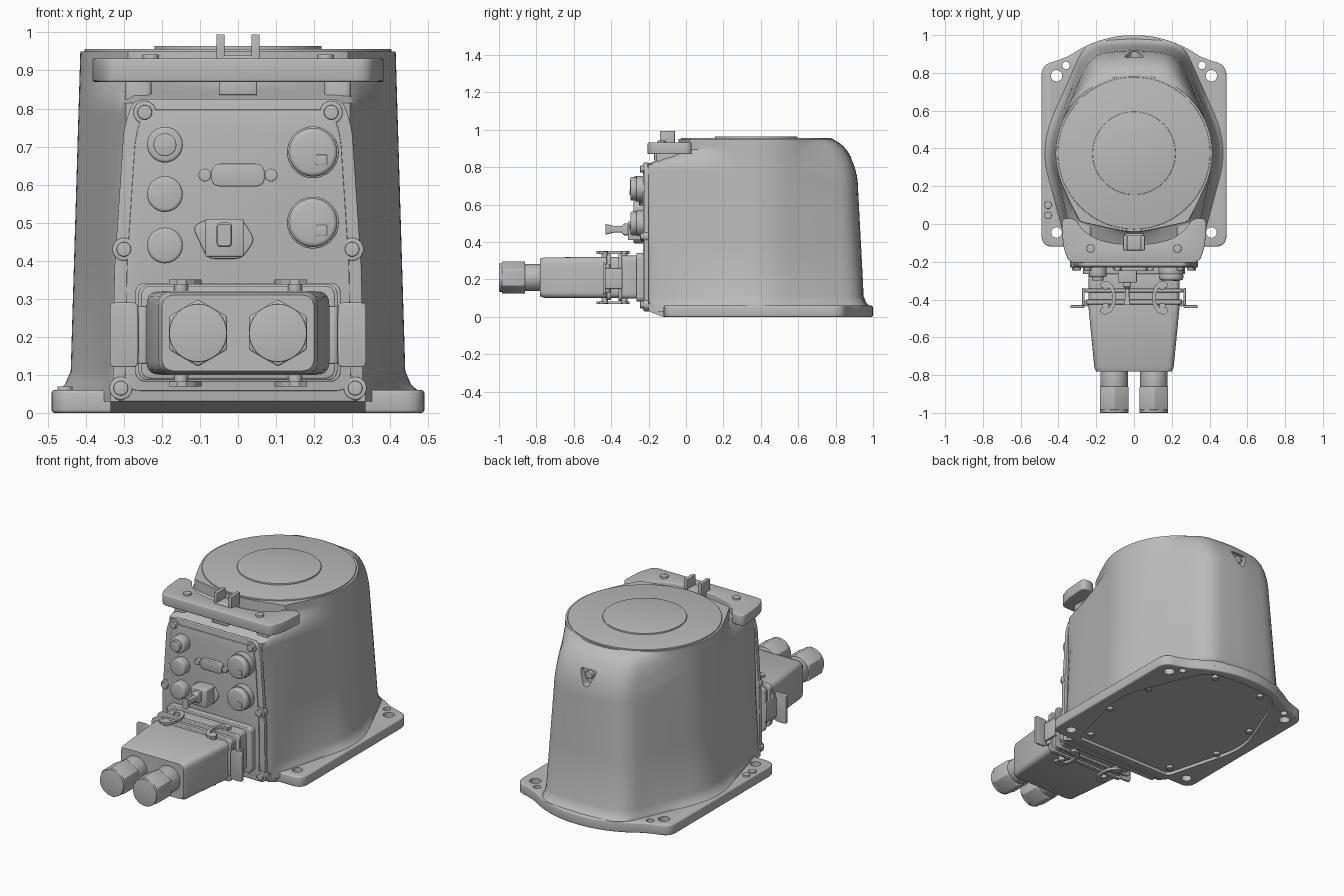
import bpy, bmesh
from math import sin, cos, pi, sqrt
from mathutils import Vector

if "Cube" in bpy.data.objects:
    bpy.data.objects.remove(bpy.data.objects["Cube"])

shade = (.5, .5, .5, 1)
grey = bpy.data.materials.new("machine_grey")
grey.use_nodes = True
grey.diffuse_color = shade
grey.node_tree.nodes["Principled BSDF"].inputs["Base Color"].default_value = shade
parts = []
SIDES = (-1, 1)
CENTRE = .375  # y of the round column


def loft(name, rings, bevel=0):
    """Closed solid through rings of 3D points with equal counts."""
    bm = bmesh.new()
    rows = [[bm.verts.new(point) for point in ring] for ring in rings]
    count = len(rows[0])
    for lower, upper in zip(rows, rows[1:]):
        for i in range(count):
            j = (i + 1) % count
            bm.faces.new((lower[i], lower[j], upper[j], upper[i]))
    bm.faces.new(rows[0])
    bm.faces.new(rows[-1])
    bmesh.ops.recalc_face_normals(bm, faces=bm.faces)
    if bevel:
        edges = [edge for edge in bm.edges if edge.calc_face_angle(0) > .6]
        bmesh.ops.bevel(bm, geom=edges, offset=bevel, segments=3, profile=.5,
                        affect='EDGES', clamp_overlap=True)
    mesh = bpy.data.meshes.new(name)
    bm.to_mesh(mesh)
    bm.free()
    mesh.materials.append(grey)
    ob = bpy.data.objects.new(name, mesh)
    bpy.context.collection.objects.link(ob)
    parts.append(ob)
    return ob


def place(u, v, w, axis):
    return {'x': (w, u, v), 'y': (u, w, v), 'z': (u, v, w)}[axis]


def prism(name, outline, low, high, axis='y', bevel=.004):
    return loft(name, [[place(u, v, w, axis) for u, v in outline] for w in (low, high)], bevel)


def circle(u, v, radius, count=32, turn=0):
    angles = [turn + 2 * pi * i / count for i in range(count)]
    return [(u + radius * cos(a), v + radius * sin(a)) for a in angles]


def cyl(name, u, v, radius, low, high, axis='y', bevel=.003, count=32):
    return prism(name, circle(u, v, radius, count), low, high, axis, bevel)


def rounded(outline, radius):
    """Round the corners of an outline."""
    result = []
    for i, corner in enumerate(outline):
        corner = Vector(corner)
        before, after = Vector(outline[i - 1]), Vector(outline[(i + 1) % len(outline)])
        start, end = [corner + (other - corner).normalized() * min(radius, (other - corner).length * .45)
                      for other in (before, after)]
        for k in range(6):
            t = k / 5
            result.append(tuple(start * (1 - t) ** 2 + corner * 2 * t * (1 - t) + end * t * t))
    return result


def rect(u, v, half_u, half_v, radius=.02):
    """Rounded rectangle about a centre."""
    corners = [(-1, -1), (1, -1), (1, 1), (-1, 1)]
    return rounded([(u + a * half_u, v + b * half_v) for a, b in corners], radius)


def mirrored(half):
    """Complete an outline with its reflection in x."""
    return half + [(-x, v) for x, v in reversed(half)]


def box(name, x, half_x, y0, y1, z0, z1, bevel=.005):
    ends = (x - half_x, x + half_x)
    return prism(name, [(ends[0], y0), (ends[1], y0), (ends[1], y1), (ends[0], y1)], z0, z1, 'z', bevel)


def cut(target, cutter):
    """Subtract the cutter and remove it."""
    cutter.hide_render = True
    mod = target.modifiers.new("cut", 'BOOLEAN')
    mod.operation, mod.object, mod.solver = 'DIFFERENCE', cutter, 'EXACT'
    bpy.context.view_layer.objects.active = target
    bpy.ops.object.modifier_apply(modifier=mod.name)
    parts.remove(cutter)
    bpy.data.objects.remove(cutter)


def section(z, radius, back, lobe, front_half, front, count=120):
    """Convex outline around the column, the back lobe and the front corners."""
    discs = [(0, CENTRE, radius), (0, back - .2, .2)]
    for s in SIDES:
        discs += [(s * lobe, back - .15, .14), (s * front_half, front, .02)]
    dirs = [2 * pi * i / count for i in range(count)]
    support = [max(x * cos(a) + (y - CENTRE) * sin(a) + r for x, y, r in discs) for a in dirs]
    ring = []
    for t in dirs:
        reach = min(h / cos(t - a) for h, a in zip(support, dirs) if cos(t - a) > .05)
        ring.append((reach * cos(t), CENTRE + reach * sin(t), z))
    return ring


def housing_section(z, back, flare=0):
    """Walls taper with height; the front corners recede above the panel."""
    front = min(.03, -.19 + max(0, z - .82) * 3)
    return section(z, .443 - .03 * z + flare, back + flare, .165 - .05 * z, .31 - .04 * z, front)


# Main housing: flared foot, tapered wall, rounded back shoulder
foot = [housing_section(z, .95, flare) for z, flare in ((.03, .03), (.06, .03), (.075, .014), (.11, 0))]
shoulder = []
for k in range(13):
    t = k / 12 * pi / 2
    shoulder.append(housing_section(.68 + .27 * sin(t), .76 + .16 * cos(t)))
body = loft("housing", foot + [housing_section(.4, .935)] + shoulder)
pocket = mirrored([(.015, .76), (.055, .85)])
cut(body, prism("hook_pocket_cutter", rounded(pocket, .02), .865, 1.1, bevel=0))
cyl("hook_screw", 0, .815, .022, .85, .885)
cyl("top_ring", 0, CENTRE, .403, .94, .957, 'z', count=96)
cyl("top_disc", 0, CENTRE, .22, .95, .965, 'z', count=64)

# Base flange with bowed back, mounting holes and recessed underside
bow = [(.34 - i * .034, .41 + sqrt(.59 ** 2 - (.34 - i * .034) ** 2)) for i in range(10)]
flange = mirrored([(.49, -.12), (.49, .84), (.39, .87)] + bow)
base = prism("base_flange", rounded(flange, .06), 0, .06, 'z', .008)
cut(base, loft("recess_cutter", [section(z, .425, .94, .14, .3, -.07) for z in (-.1, .018)]))
for s in SIDES:
    for x, y, radius in ((.41, .785, .03), (.36, .84, .02), (.41, -.045, .028)):
        cut(base, cyl("hole_cutter", s * x, y, radius, -.1, .1, 'z', 0))
    for x, y in ((.28, -.03), (.38, .25), (.36, .55), (.16, .88)):
        cyl("cover_screw", s * x, y, .018, .002, .03, 'z', count=16)
for y in (.045, .1):
    cyl("ground_screw", -.455, y, .02, .05, .07, 'z', count=16)
# Slanted underside joining the flange to the front box
skirt = [(-.2, .03), (-.125, 0), (-.1, 0), (-.1, .07), (-.2, .07)]
prism("front_skirt", skirt, -.335, .335, 'x', 0)

# Front control panel with corner and side bolts
panel = mirrored([(.33, .03), (.325, .38), (.3, .75), (.275, .825)])
field = [(x * .9, .03 + z * .93) for x, z in panel]
prism("control_panel", rounded(panel, .03), -.225, -.2)
prism("panel_field", rounded(field, .04), -.23, -.22, bevel=.002)
for s in SIDES:
    for x, z in ((.245, .79), (.3, .43), (.308, .065)):
        cyl("bolt_boss", s * x, z, .03, -.23, -.2)
        cyl("panel_bolt", s * x, z, .019, -.245, -.22, count=24)

# Round sockets on the left of the panel, domed connectors on the right
for z in (.705, .575, .44):
    cyl("round_socket", -.192, z, .047, -.28, -.22, bevel=.008)
cyl("socket_cap", -.192, .705, .03, -.3, -.27)
for z in (.685, .5):
    cyl("connector_collar", .197, z, .068, -.265, -.22, count=48)
    cyl("connector_dome", .197, z, .064, -.298, -.26, bevel=.012, count=48)
    prism("dome_key", rect(.22, z - .02, .014, .014, .004), -.302, -.28, bevel=.002)

# Data port and switch
prism("data_port", rect(0, .625, .07, .03, .025), -.25, -.22)
for s in SIDES:
    cyl("port_screw", s * .087, .625, .017, -.25, -.22, count=16)
ears = [(-.12, .49), (-.08, .51), (.01, .51), (.045, .455), (.01, .405), (-.08, .405)]
prism("switch_plate", rounded(ears, .02), -.24, -.22)
box("switch_block", -.035, .05, -.31, -.23, .41, .51)
loft("switch_lever", [[place(u, v, y, 'y') for u, v in rect(-.036, .468, half, half * 1.6, .01)]
                      for y, half in ((-.3, .02), (-.33, .02), (-.345, .011), (-.385, .011), (-.43, .018))])

# Large plug: stacked flanges and a tapered hood
for name, half_x, half_z, y0, y1 in (("plug_mount", .27, .13, -.265, -.22),
                                     ("plug_base", .24, .115, -.36, -.25),
                                     ("plug_flange", .262, .126, -.362, -.342),
                                     ("hood_flange", .255, .122, -.425, -.4)):
    prism(name, rect(0, .212, half_x, half_z, .03), y0, y1)
loft("plug_hood", [[place(u, v, y, 'y') for u, v in rect(0, .21, half_x, half_z, .035)]
                   for y, half_x, half_z in ((-.35, .24, .11), (-.45, .24, .11),
                                             (-.76, .21, .108), (-.78, .2, .1))])
for s in SIDES:
    cyl("gland_neck", s * .105, .21, .073, -.87, -.77)
    prism("gland_nut", circle(s * .105, .21, .088, 6, pi / 2), -.985, -.86, bevel=.006)
    cyl("gland_rim", s * .105, .21, .076, -1, -.96)
    # Side locking lever with a thin outward wing
    cyl("lever_pin", s * .25, -.42, .016, .13, .28, 'z', count=16)
    prism("locking_lever", rect(s * .3, .205, .037, .085, .015), -.445, -.43)
    box("lever_arm", s * .268, .007, -.44, -.34, .15, .26, .003)
    # Curved latches above and below the plug
    for d in SIDES:
        z = .21 + d * .125
        for y in (-.33, -.435):
            cyl("latch_pivot", s * .15, y, .018, z - d * .02, z + d * .014, 'z', count=20)
        for k in range(10):
            angles = [pi * (.3 + .14 * (k + step)) for step in (0, 1)]
            wall = [(s * (.15 + r * .6 * cos(a)), -.39 + r * sin(a))
                    for r, a in ((.09, angles[0]), (.09, angles[1]), (.06, angles[1]), (.06, angles[0]))]
            prism("latch_hook", wall, z + d * .002, z + d * .016, 'z', 0)

# Carrying bracket above the panel
edge = mirrored([(.345, -.205), (.375, -.12), (.385, .03), (.31, .03), (.27, -.035), (.2, -.08), (.1, -.105)])
prism("bracket", rounded(edge, .035), .87, .932, 'z', .006)
box("bracket_saddle", 0, .055, -.14, -.06, .9, .94)
box("bracket_foot", 0, .05, -.17, -.04, .835, .88)
for s in SIDES:
    box("bracket_prong", s * .046, .011, -.14, -.06, .92, .995, .003)
    box("bracket_support", s * .262, .035, -.16, .06, .79, .89, .012)
    cyl("bracket_bolt", s * .23, -.13, .022, .92, .942, 'z', count=20)

# Smooth shading with sharp edges kept
bpy.ops.object.select_all(action='DESELECT')
for ob in parts:
    ob.select_set(True)
bpy.context.view_layer.objects.active = body
bpy.ops.object.shade_smooth_by_angle(angle=.6)
